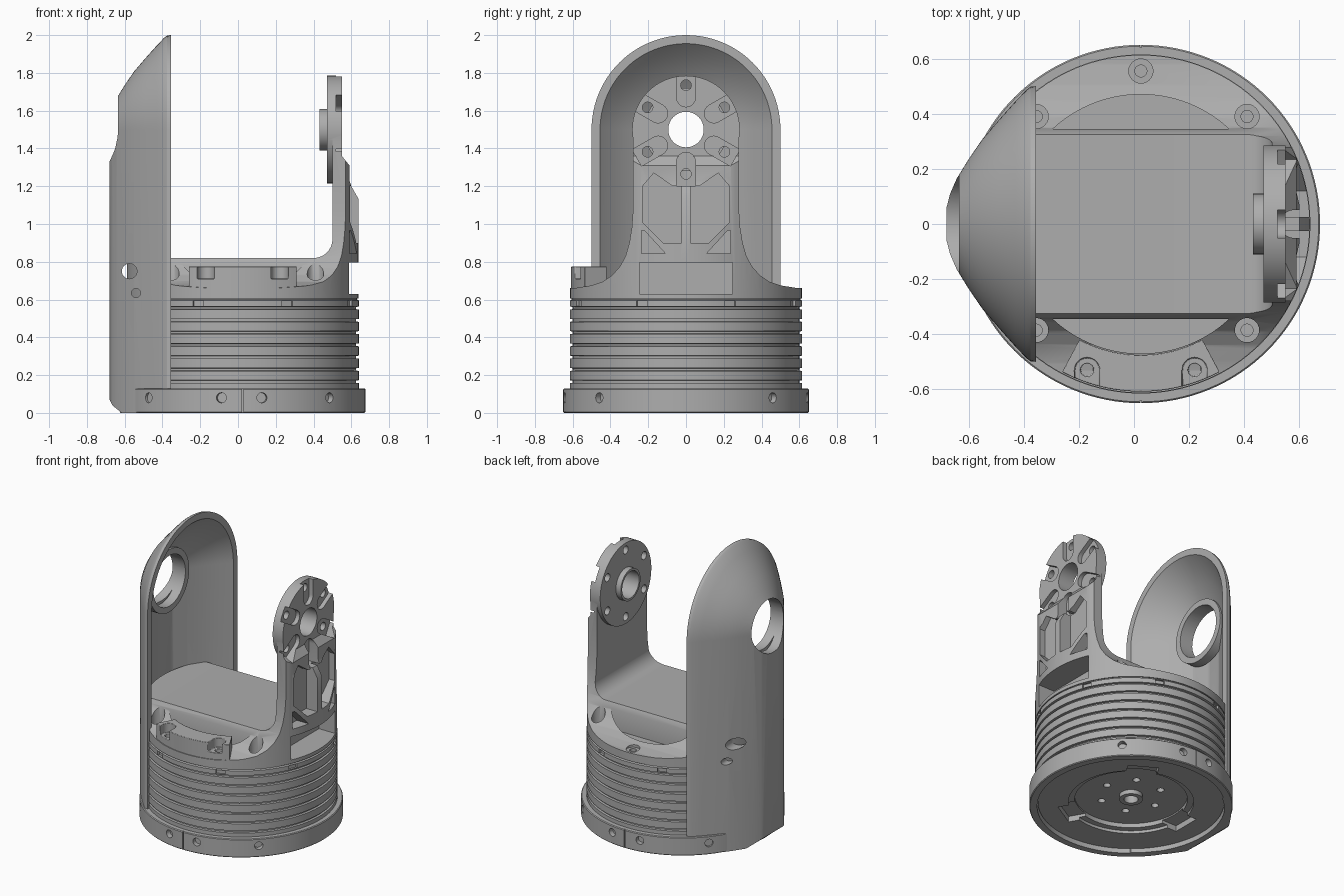
import bpy, bmesh, math
from mathutils import Matrix, Vector

if "Cube" in bpy.data.objects:
    bpy.data.objects.remove(bpy.data.objects["Cube"], do_unlink=True)

CX = 0.025      # drum axis
PZ = 1.5        # pivot height

grey = bpy.data.materials.new("machined grey")
grey.use_nodes = True
COLOUR = (0.42, 0.42, 0.42, 1)
grey.diffuse_color = COLOUR
grey.node_tree.nodes["Principled BSDF"].inputs["Base Color"].default_value = COLOUR


def finish(bm, name):
    bmesh.ops.remove_doubles(bm, verts=bm.verts, dist=1e-5)
    bmesh.ops.recalc_face_normals(bm, faces=bm.faces)
    me = bpy.data.meshes.new(name)
    bm.to_mesh(me)
    bm.free()
    me.materials.append(grey)
    ob = bpy.data.objects.new(name, me)
    bpy.context.scene.collection.objects.link(ob)
    return ob


def prism(pts, axis, a, b, name="cutter", turn=0):
    """Extrude a 2D polygon along an axis; optionally turn it about the drum axis."""
    place = {"x": lambda p, d: (d, p[0], p[1]),
             "y": lambda p, d: (p[0], d, p[1]),
             "z": lambda p, d: (p[0], p[1], d)}[axis]
    bm = bmesh.new()
    lo, hi = [[bm.verts.new(place(p, d)) for p in pts] for d in (a, b)]
    bm.faces.new(lo)
    bm.faces.new(hi)
    for i in range(len(pts)):
        j = (i + 1) % len(pts)
        bm.faces.new((lo[i], lo[j], hi[j], hi[i]))
    if turn:
        bmesh.ops.rotate(bm, verts=bm.verts, cent=(CX, 0, 0),
                         matrix=Matrix.Rotation(turn, 3, "Z"))
    return finish(bm, name)


def arc(cx, cy, r, start=0, end=360, n=32):
    full = end - start == 360
    steps = n if full else n + 1
    angles = [math.radians(start + (end - start) * i / n) for i in range(steps)]
    return [(cx + r * math.cos(t), cy + r * math.sin(t)) for t in angles]


def rect(x0, x1, y0, y1):
    return [(x0, y0), (x1, y0), (x1, y1), (x0, y1)]


def mirrored(pts):
    return [(-u, v) for u, v in pts]


def lathe(pts, name, n=128):
    bm = bmesh.new()
    vs = [bm.verts.new((CX + r, 0, z)) for r, z in pts]
    es = [bm.edges.new(e) for e in zip(vs, vs[1:])]
    bmesh.ops.spin(bm, geom=vs + es, cent=(CX, 0, 0), axis=(0, 0, 1),
                   angle=math.tau, steps=n, use_merge=False)
    return finish(bm, name)


def combine(ob, tools, op="DIFFERENCE"):
    for tool in tools:
        mod = ob.modifiers.new("bool", "BOOLEAN")
        mod.operation, mod.solver, mod.object = op, "EXACT", tool
        bpy.context.view_layer.update()
        dg = bpy.context.evaluated_depsgraph_get()
        me = bpy.data.meshes.new_from_object(ob.evaluated_get(dg))
        ob.modifiers.clear()
        ob.data = me
        bpy.data.objects.remove(tool, do_unlink=True)


# Motor drum with cooling grooves, recessed underside and centre hub
wall = []
for k in range(7):
    z = 0.165 + 0.065 * k
    wall += [(0.615, z - 0.008), (0.6, z - 0.006), (0.6, z + 0.006), (0.615, z + 0.008)]
drum = lathe([(0, 0.16), (0.045, 0.16), (0.045, 0.05), (0.075, 0.05), (0.075, 0.08),
              (0.36, 0.08), (0.36, 0.05), (0.4, 0.05), (0.4, 0.03), (0.595, 0.03),
              (0.595, 0.13), (0.615, 0.13)] + wall + [(0.615, 0.595), (0.605, 0.6),
              (0.605, 0.61), (0, 0.61)], "motor_drum")
tools = []
for k in range(8):
    tools.append(prism(rect(-0.03, 0.03, 0.565, 0.595), "x", 0.6 + CX, 0.7 + CX,
                       turn=math.radians(22.5 + 45 * k)))
for k in range(6):
    p = Vector((0.2, 0)) @ Matrix.Rotation(math.radians(60 * k), 2)
    tools.append(prism(arc(CX + p.x, p.y, 0.024, n=16), "z", 0, 0.14))
for k in range(3):
    tools.append(prism(rect(CX + 0.34, CX + 0.46, -0.1, 0.1), "z", 0, 0.07,
                       turn=math.radians(60 + 120 * k)))
combine(drum, tools)

# Clamp ring around the foot, with screw pockets and split lines
ring = lathe([(0.6, 0.0), (0.645, 0.0), (0.65, 0.005), (0.65, 0.125), (0.645, 0.13),
              (0.6, 0.13), (0.6, 0.0)], "clamp_ring")
tools = [prism(rect(CX - 0.003, CX + 0.003, 0.002, 0.2), "y", s * 0.64, s * 0.7)
         for s in (-1, 1)]
for deg in (45, 81, 100, 140):
    for s in (-1, 1):
        tools.append(prism(arc(0, 0.08, 0.027, n=20), "x", CX + 0.615, CX + 0.7,
                           turn=math.radians(s * deg)))
combine(ring, tools)

# Yoke: flared bridge and arm cut from one extrusion
half = [(0.64, 0.605), (0.64, 0.66), (0.58, 0.662), (0.5, 0.675), (0.44, 0.695),
        (0.39, 0.73), (0.35, 0.775), (0.32, 0.83), (0.3, 0.9), (0.287, 0.98), (0.28, 1.08)]
outline = half + arc(0, PZ, 0.28, 0, 180, 32) + mirrored(half)[::-1]
yoke = prism(outline, "x", -0.6, 0.75, "yoke")
combine(yoke, [prism(arc(CX, 0, 0.613, n=128), "z", 0.5, 2.2)], "INTERSECT")
inner = [(-0.9, 2.1), (-0.9, 0.82), (0.4, 0.82)] + arc(0.4, 0.92, 0.1, -90, 0, 10)[1:] + [(0.5, 2.1)]
rear = [(0.55, 1.36), (0.55, 2.1), (0.9, 2.1), (0.9, 1.0), (0.645, 1.12), (0.6, 1.2),
        (0.59, 1.23), (0.59, 1.31)]
combine(yoke, [prism(inner, "y", -1, 1), prism(rear, "y", -1, 1)])
combine(yoke, [prism(arc(0, PZ, 0.285, n=64), "x", 0.47, 0.55)], "UNION")
combine(yoke, [prism(arc(0, PZ, 0.11, n=48), "x", 0.432, 0.48)], "UNION")

tools = [prism(arc(0, PZ, 0.094, n=48), "x", 0.3, 0.8)]
# radial slots and bolt holes of the pivot flange
for k in range(6):
    t = math.radians(30 + 60 * k)
    rot = Matrix.Rotation(t, 2)
    slot = [(0.3, 0.05), *arc(0.17, 0, 0.05, 90, 270, 12), (0.3, -0.05)]
    pts = [rot @ Vector(p) for p in slot]
    tools.append(prism([(p.x, p.y + PZ) for p in pts], "x", 0.52, 0.8))
    c = rot @ Vector((0.235, 0))
    tools.append(prism(arc(c.x, c.y + PZ, 0.028, n=20), "x", 0.4, 0.8))
# rear panel pockets, triangular pockets and lower window
panel = [(0.025, 0.9), (0.12, 0.9), (0.23, 1.01), (0.23, 1.2), (0.17, 1.27), (0.07, 1.2), (0.025, 1.2)]
triangle = [(0.11, 0.845), (0.235, 0.845), (0.235, 0.965), (0.22, 0.965)]
for shape, depth in ((panel, 0.55), (triangle, 0.535)):
    for pts in (shape, mirrored(shape)):
        tools.append(prism(pts, "x", depth, 0.8))
tools.append(prism(rect(-0.245, 0.245, 0.63, 0.795), "x", 0.46, 0.8))
# crescent openings beside the bridge
for s in (-1, 1):
    a = math.degrees(math.asin(0.345 / 0.47))
    pts = [(x, s * y) for x, y in arc(CX, 0, 0.47, a, 180 - a, 32)]
    tools.append(prism(pts, "z", 0.64, 0.9))
# screw seats on the shoulder
for x, y in ((CX, 0.555), (0.41, 0.39), (0.41, -0.385), (-0.355, 0.39), (-0.355, -0.385)):
    tools.append(prism(arc(x, y, 0.044, n=24), "z", 0.655, 0.9))
    tools.append(prism(arc(x, y, 0.022, n=16), "z", 0.625, 0.9))
combine(yoke, tools)

# Curved connector cover on the front shoulder
cover = prism(arc(CX, 0, 0.608, -118, -62, 28) + arc(CX, 0, 0.475, -62, -118, 28),
              "z", 0.645, 0.775, "connector_cover")
tools = []
for x in (-0.17, 0.22):
    seat = arc(x, -0.53, 0.045, 0, 180, 16) + [(x - 0.045, -0.7), (x + 0.045, -0.7)]
    tools.append(prism(seat, "z", 0.71, 0.9))
    tools.append(prism(arc(x, -0.53, 0.024, n=16), "z", 0.67, 0.9))
combine(cover, tools)
bevel = cover.modifiers.new("soft edges", "BEVEL")
bevel.width, bevel.segments, bevel.limit_method = 0.012, 2, "ANGLE"

# Tall hollow shell: straight below the pivot, domed above it
outer = [(-0.68, 0), (-0.68, 0.06), (-0.667, 0.11), (-0.643, 0.165), (-0.6, 0.235),
         (-0.55, 0.308), (-0.49, 0.378), (-0.43, 0.445), (-0.39, 0.487), (-0.375, 0.498),
         (-0.355, 0.5)]
inside = [(-0.355, 0.455), (-0.42, 0.395), (-0.49, 0.31), (-0.55, 0.22), (-0.6, 0.13), (-0.625, 0)]
bm = bmesh.new()
rows = []
for x, r in outer + inside:
    path = [(r, 0)] + arc(0, PZ, r, 0, 180, 48) + [(-r, 0)]
    rows.append([bm.verts.new((x, y, z)) for y, z in path])
for ra, rb in zip(rows, rows[1:]):
    for i in range(len(ra) - 1):
        bm.faces.new((ra[i], ra[i + 1], rb[i + 1], rb[i]))
bmesh.ops.remove_doubles(bm, verts=bm.verts, dist=1e-5)
bmesh.ops.dissolve_degenerate(bm, dist=1e-6, edges=bm.edges)
bmesh.ops.holes_fill(bm, edges=[e for e in bm.edges if e.is_boundary], sides=0)
shell = finish(bm, "cable_shell")
combine(shell, [
    prism(arc(0, PZ, 0.178, n=64), "x", -0.9, -0.45),
    prism([(-0.8, -0.1), (-0.8, 0.08), (-0.685, 0.08), (-0.665, 0.04), (-0.61, -0.005), (-0.61, -0.1)], "y", -1, 1),
    prism(arc(-0.575, 0.75, 0.04, n=32), "y", -1, 1),
    prism(arc(-0.54, 0.635, 0.024, n=24), "y", -1, 1)])

# Collar inside the shell's round opening
collar = prism(arc(0, PZ, 0.22, n=64), "x", -0.6, -0.535, "opening_collar")
combine(collar, [prism(arc(0, PZ, 0.178, n=64), "x", -0.8, -0.4)])

# Smooth shading with crisp edges
for ob in (drum, ring, yoke, cover, shell, collar):
    bpy.ops.object.select_all(action="DESELECT")
    ob.select_set(True)
    bpy.context.view_layer.objects.active = ob
    bpy.ops.object.shade_smooth_by_angle(angle=math.radians(30))
